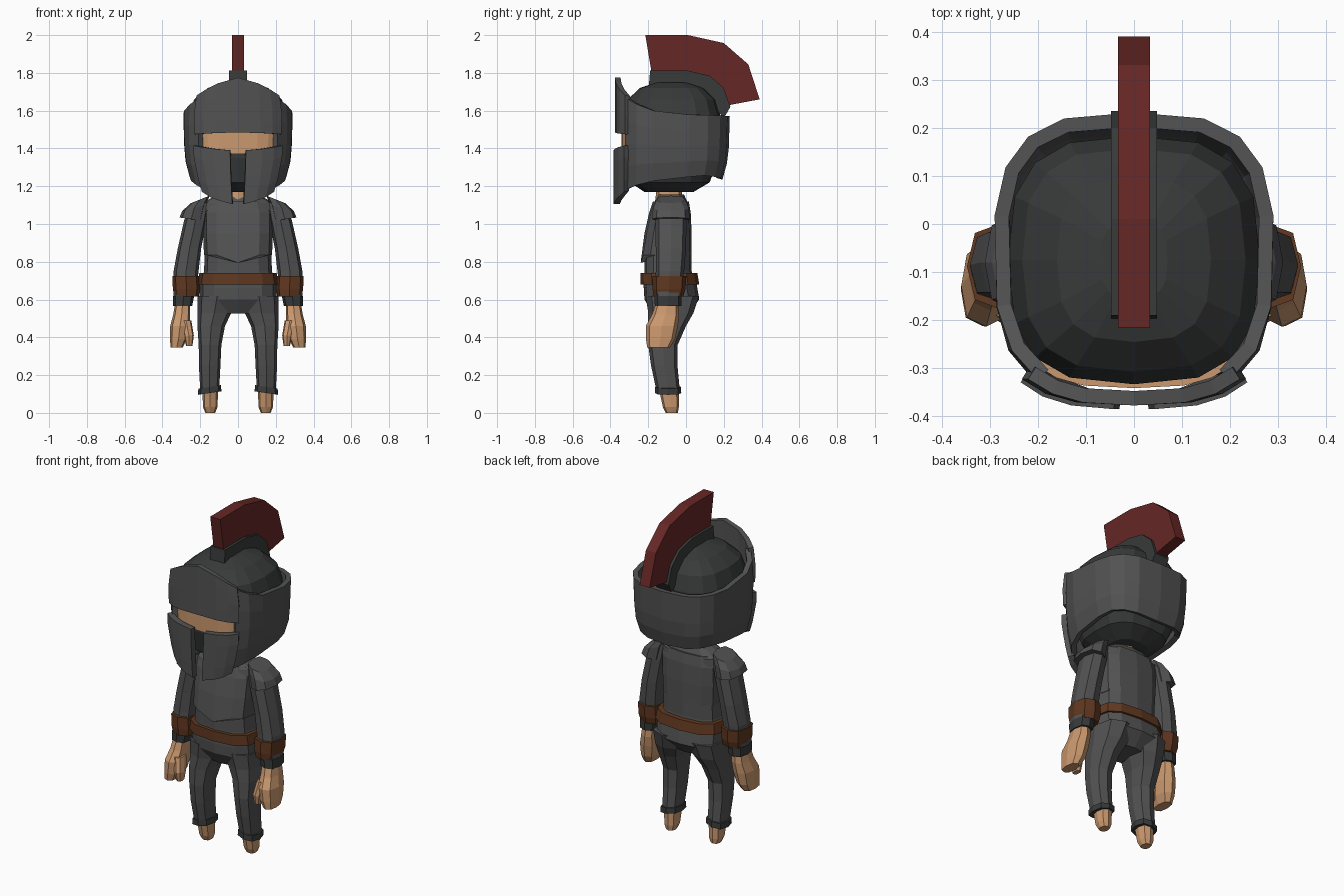
import bpy
from math import sin, cos, pi, radians, copysign


def material(name, rgb):
    m = bpy.data.materials.new(name)
    m.diffuse_color = (*rgb, 1)
    return m


STEEL = material("steel", (0.085, 0.085, 0.085))
DARK = material("dark_steel", (0.04, 0.042, 0.042))
SKIN = material("skin", (0.60, 0.32, 0.16))
LEATHER = material("leather", (0.12, 0.04, 0.015))
RED = material("crest_red", (0.13, 0.02, 0.018))


def make(name, verts, faces, mat, mirror=False):
    me = bpy.data.meshes.new(name)
    me.from_pydata(verts, [], faces)
    me.materials.append(mat)
    ob = bpy.data.objects.new(name, me)
    bpy.context.collection.objects.link(ob)
    if mirror:
        ob.modifiers.new("mirror", 'MIRROR')
    return ob


def spow(v, p):
    return copysign(abs(v) ** p, v)


def loft(name, rings, mat, n=8, p=0.75, mirror=False):
    """Stack of rounded-box rings: (cx, cy, z, rx, ry[, tilt]), bottom to top."""
    verts = []
    for cx, cy, z, rx, ry, *t in rings:
        for i in range(n):
            a = 2 * pi * i / n
            dx = rx * spow(sin(a), p)
            verts.append((cx + dx, cy - ry * spow(cos(a), p), z + (t[0] * dx if t else 0)))
    faces = [tuple(range(n - 1, -1, -1)), tuple(range(len(verts) - n, len(verts)))]
    for k in range(len(rings) - 1):
        for i in range(n):
            j = (i + 1) % n
            faces.append((k * n + i, k * n + j, k * n + n + j, k * n + n + i))
    return make(name, verts, faces, mat, mirror)


def fin(name, outer, inner, half, mat):
    """Arched strip in the y-z plane, extruded across x."""
    n, verts = len(outer), []
    for x in (-half, half):
        verts += [(x, y, z) for y, z in outer + inner]
    m, faces = 2 * n, []
    for i in range(n - 1):
        a, b, c, d = i, i + 1, n + i + 1, n + i
        faces += [(a, d, c, b), (a + m, b + m, c + m, d + m),
                  (a, b, b + m, a + m), (d, d + m, c + m, c)]
    faces += [(0, m, m + n, n), (n - 1, m - 1, 2 * m - 1, m + n - 1)]
    return make(name, verts, faces, mat)


def interp(table, v):
    for (a, fa), (b, fb) in zip(table, table[1:]):
        if v <= b:
            return fa + (fb - fa) * max(0, (v - a) / (b - a))
    return table[-1][1]


HALF_WIDTH = [(1.1, .20), (1.22, .25), (1.35, .285), (1.58, .292), (1.68, .275), (1.78, .25)]


def shell(name, a0, a1, steps, top, bottom, mat, off=0.0, thick=0.03, mirror=False):
    """Curved helmet plate between two angles measured from the front."""
    rows, verts, faces = 4, [], []
    for i in range(steps + 1):
        deg = a0 + (a1 - a0) * i / steps
        a = radians(deg)
        zb, zt = interp(bottom, abs(deg)), interp(top, abs(deg))
        for j in range(rows + 1):
            z = zb + (zt - zb) * j / rows
            w = interp(HALF_WIDTH, z)
            d = .295 if cos(a) > 0 else .30 * w / .29
            verts.append(((w + off) * spow(sin(a), .66), -.07 - (d + off) * spow(cos(a), .66), z))
    r = rows + 1
    for i in range(steps):
        for j in range(rows):
            faces.append((i * r + j, i * r + r + j, i * r + r + j + 1, i * r + j + 1))
    ob = make(name, verts, faces, mat)
    s = ob.modifiers.new("thickness", 'SOLIDIFY')
    s.thickness, s.offset = thick, -1
    if mirror:
        ob.modifiers.new("mirror", 'MIRROR')
    return ob


# Helmet: inner cap, wrap-around guard, visor, cheek plates
loft("helmet_cap", [(0, -.09, 1.17, .11, .13), (0, -.085, 1.22, .2, .21), (0, -.075, 1.35, .255, .25),
                    (0, -.075, 1.57, .262, .258), (0, -.075, 1.66, .232, .232),
                    (0, -.075, 1.72, .16, .17), (0, -.075, 1.75, .07, .08)], DARK, 16, .7)
shell("helmet_guard", 38, 322, 14,
      [(38, 1.67), (90, 1.58), (180, 1.57), (270, 1.58), (322, 1.67)],
      [(38, 1.18), (70, 1.22), (110, 1.26), (180, 1.235), (250, 1.26), (290, 1.22), (322, 1.18)], STEEL)
shell("visor", -42, 42, 6, [(0, 1.775), (14, 1.745), (42, 1.68)], [(0, 1.485), (42, 1.475)], STEEL, .012)
shell("cheek_plate", 2.8, 42, 3, [(2.8, 1.39), (42, 1.415)], [(2.8, 1.105), (28, 1.14), (42, 1.17)],
      STEEL, .02, .035, True)
shell("face", -42, 42, 6, [(0, 1.52), (42, 1.52)], [(0, 1.37), (42, 1.37)], SKIN, -.024, .04)

# Crest and its holder
fin("crest", [(-.215, 2.0), (.01, 2.0), (.2, 1.958), (.33, 1.845), (.39, 1.66)],
    [(-.18, 1.79), (.0, 1.79), (.1, 1.76), (.18, 1.7), (.23, 1.63)], .033, RED)
fin("crest_holder", [(-.19, 1.812), (.01, 1.812), (.125, 1.785), (.2, 1.72), (.235, 1.62)],
    [(-.2, 1.69), (0, 1.7), (.08, 1.68), (.14, 1.63), (.2, 1.56)], .048, DARK)

# Body
loft("neck", [(0, -.09, 1.08, .075, .075), (0, -.09, 1.22, .065, .065)], SKIN)
loft("torso", [(0, -.09, .66, .2, .135), (0, -.095, .75, .18, .125), (0, -.095, .86, .175, .125),
               (0, -.085, 1.03, .185, .11), (0, -.08, 1.11, .19, .09), (0, -.08, 1.155, .11, .07)], STEEL, 12, .7)
plate = loft("breastplate", [(0, -.105, .835, .18, .135), (0, -.095, .95, .185, .125),
                             (0, -.085, 1.06, .185, .11), (0, -.08, 1.12, .16, .095)], STEEL, 12, .7)
plate.data.vertices[0].co.z -= .04
loft("belt", [(0, -.085, .68, .215, .155), (0, -.09, .74, .205, .15)], LEATHER, 12, .7)
loft("pelvis", [(0, -.085, .525, .1, .09), (0, -.075, .6, .205, .145), (0, -.085, .69, .205, .14)], STEEL, 12, .7)

# Legs
loft("leg", [(.15, -.095, .12, .05, .062), (.15, -.115, .25, .057, .07), (.148, -.122, .36, .06, .078),
             (.142, -.1, .46, .073, .1), (.125, -.08, .53, .09, .12), (.11, -.072, .62, .105, .142)],
     STEEL, mirror=True)
loft("ankle_cuff", [(.15, -.095, .105, .062, .07, -.15), (.15, -.095, .138, .06, .068, -.15)], DARK, mirror=True)
loft("foot", [(.147, -.075, 0, .026, .032), (.147, -.08, .03, .038, .042), (.147, -.09, .12, .042, .052)],
     SKIN, mirror=True)

# Arms
loft("arm", [(.282, -.095, .62, .06, .07), (.275, -.085, .75, .066, .075), (.257, -.08, .87, .062, .08),
             (.225, -.08, 1.02, .06, .083), (.205, -.08, 1.1, .055, .075, -.4)], STEEL, mirror=True)
loft("shoulder_guard", [(.248, -.08, 1.025, .062, .1, .15), (.232, -.08, 1.085, .063, .095, -.25),
                        (.2, -.08, 1.13, .05, .075, -.4)], STEEL, mirror=True)
loft("bracer", [(.272, -.093, .615, .064, .078), (.273, -.09, .655, .072, .087), (.275, -.088, .725, .072, .09)],
     LEATHER, mirror=True)
loft("wrist_cuff", [(.293, -.095, .565, .05, .07), (.288, -.095, .62, .056, .072)], DARK, mirror=True)
loft("hand", [(.325, -.145, .345, .032, .06), (.315, -.135, .39, .045, .077), (.307, -.128, .46, .052, .085),
              (.298, -.108, .52, .045, .072), (.293, -.1, .58, .04, .06)], SKIN, mirror=True)
loft("thumb", [(.258, -.175, .355, .017, .025), (.26, -.175, .41, .026, .037), (.275, -.15, .49, .028, .045)],
     SKIN, mirror=True)
